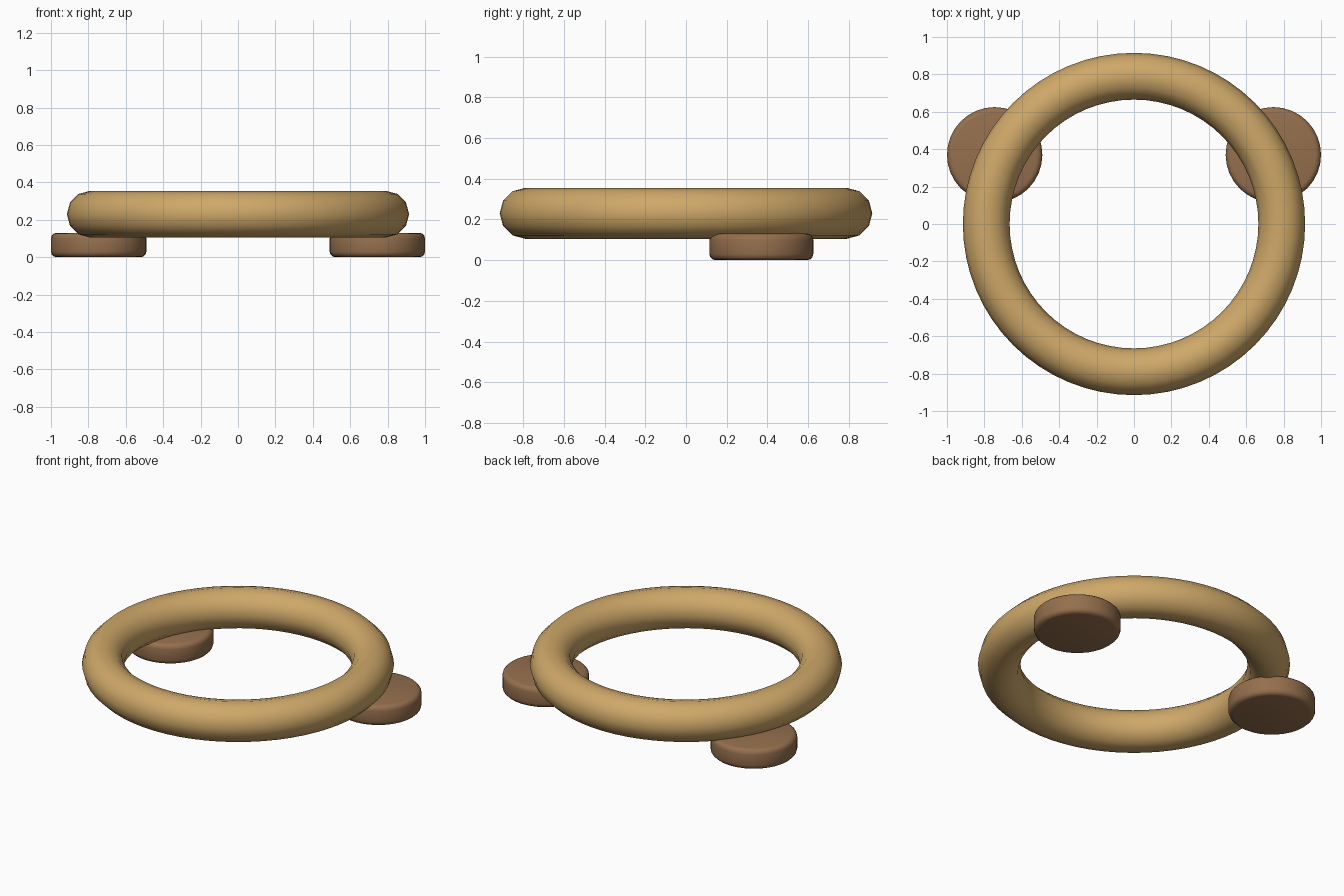
import bpy, math

if "Cube" in bpy.data.objects:
    bpy.data.objects.remove(bpy.data.objects["Cube"])


def material(name, rgb):
    m = bpy.data.materials.new(name)
    m.diffuse_color = (*rgb, 1)
    m.use_nodes = True
    m.node_tree.nodes["Principled BSDF"].inputs["Base Color"].default_value = m.diffuse_color
    return m


ring_tan = material("light wood", (0.62, 0.39, 0.14))
pad_brown = material("brown wood", (0.30, 0.16, 0.075))

# Ring
bpy.ops.mesh.primitive_torus_add(major_segments=64, minor_segments=12,
                                 major_radius=0.79, minor_radius=0.125,
                                 location=(0, 0, 0.23))
ring = bpy.context.object
ring.name = "ring"
ring.data.materials.append(ring_tan)
bpy.ops.object.shade_smooth()

# Two rounded disc feet under the back half of the ring
for side, label in ((-1, "left"), (1, "right")):
    bpy.ops.mesh.primitive_cylinder_add(vertices=32, radius=0.255, depth=0.13,
                                        location=(side * 0.745, 0.37, 0.065))
    foot = bpy.context.object
    foot.name = label + "_foot"
    foot.data.materials.append(pad_brown)
    bevel = foot.modifiers.new("rounded rim", "BEVEL")
    bevel.width = 0.03
    bevel.segments = 3
    bevel.limit_method = "ANGLE"
    bevel.angle_limit = math.radians(40)
    bpy.ops.object.shade_smooth()
